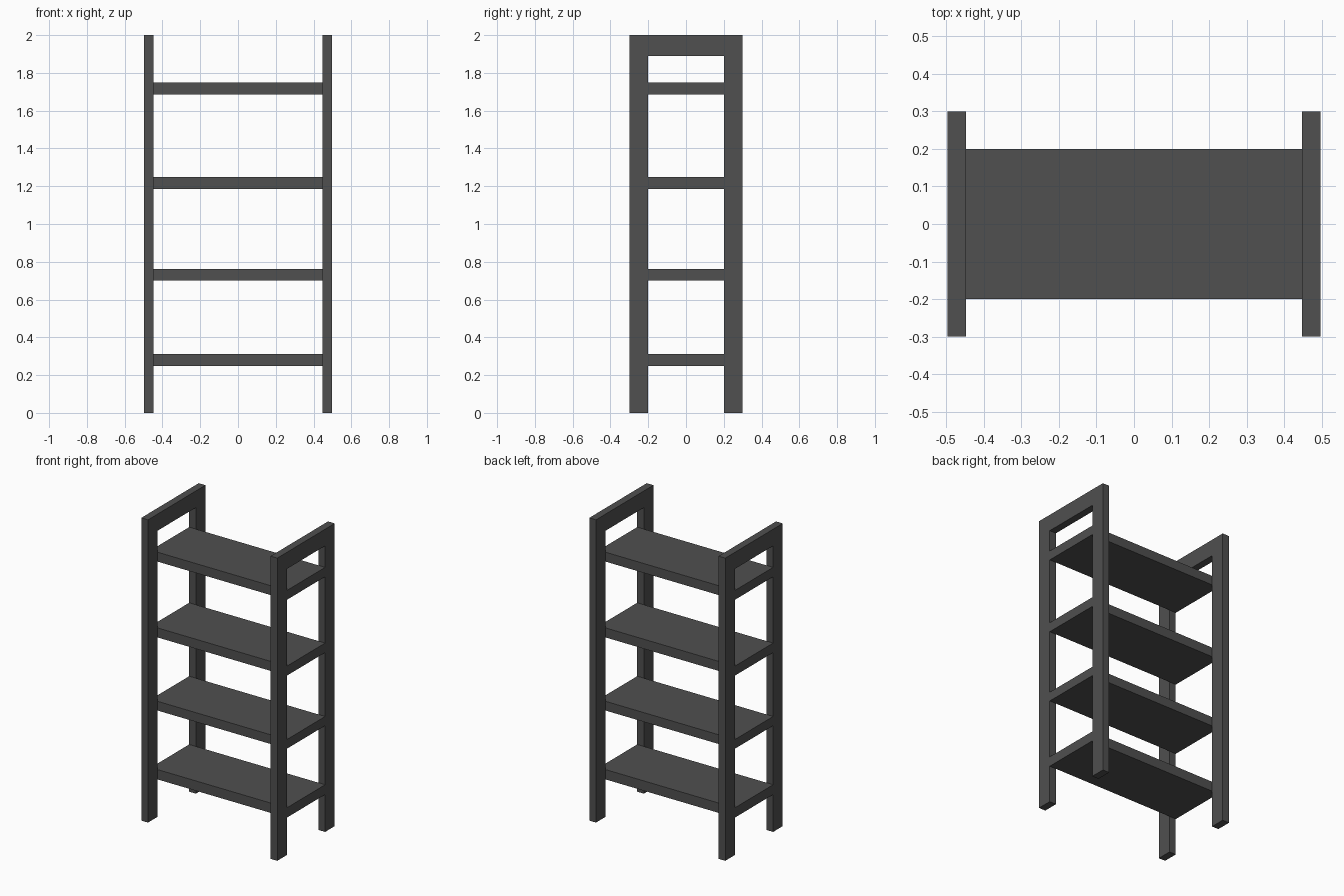
import bpy, bmesh

if "Cube" in bpy.data.objects:
    bpy.data.objects.remove(bpy.data.objects["Cube"])

mat = bpy.data.materials.new("dark grey")
mat.diffuse_color = (0.08, 0.08, 0.08, 1)
mat.use_nodes = True
mat.node_tree.nodes["Principled BSDF"].inputs["Base Color"].default_value = mat.diffuse_color

X_IN, X_OUT = 0.448, 0.497   # side frame thickness range
Y_IN, Y_OUT = 0.2, 0.3       # leg depth range
Z_BAR, Z_TOP = 1.89, 2.0     # top bar of the side frames


def extrude_profile(name, profile, x0, x1):
    """Extrude a (y, z) outline along x from x0 to x1."""
    bm = bmesh.new()
    face = bm.faces.new([bm.verts.new((x0, y, z)) for y, z in profile])
    res = bmesh.ops.extrude_face_region(bm, geom=[face], use_keep_orig=True)
    verts = [v for v in res["geom"] if isinstance(v, bmesh.types.BMVert)]
    bmesh.ops.translate(bm, verts=verts, vec=(x1 - x0, 0, 0))
    bmesh.ops.recalc_face_normals(bm, faces=bm.faces)
    mesh = bpy.data.meshes.new(name)
    bm.to_mesh(mesh)
    bm.free()
    mesh.materials.append(mat)
    obj = bpy.data.objects.new(name, mesh)
    bpy.context.collection.objects.link(obj)


# Side frames: two legs joined by a top bar
arch = [(-Y_OUT, 0), (-Y_IN, 0), (-Y_IN, Z_BAR), (Y_IN, Z_BAR),
        (Y_IN, 0), (Y_OUT, 0), (Y_OUT, Z_TOP), (-Y_OUT, Z_TOP)]
extrude_profile("left_side_frame", arch, -X_OUT, -X_IN)
extrude_profile("right_side_frame", arch, X_IN, X_OUT)

# Shelves: run the full width, fitted between the legs
shelves = [(0.247, 0.312), (0.702, 0.763), (1.185, 1.248), (1.686, 1.748)]
for i, (z0, z1) in enumerate(shelves, 1):
    board = [(-Y_IN, z0), (Y_IN, z0), (Y_IN, z1), (-Y_IN, z1)]
    extrude_profile(f"shelf_{i}", board, -X_OUT, X_OUT)
